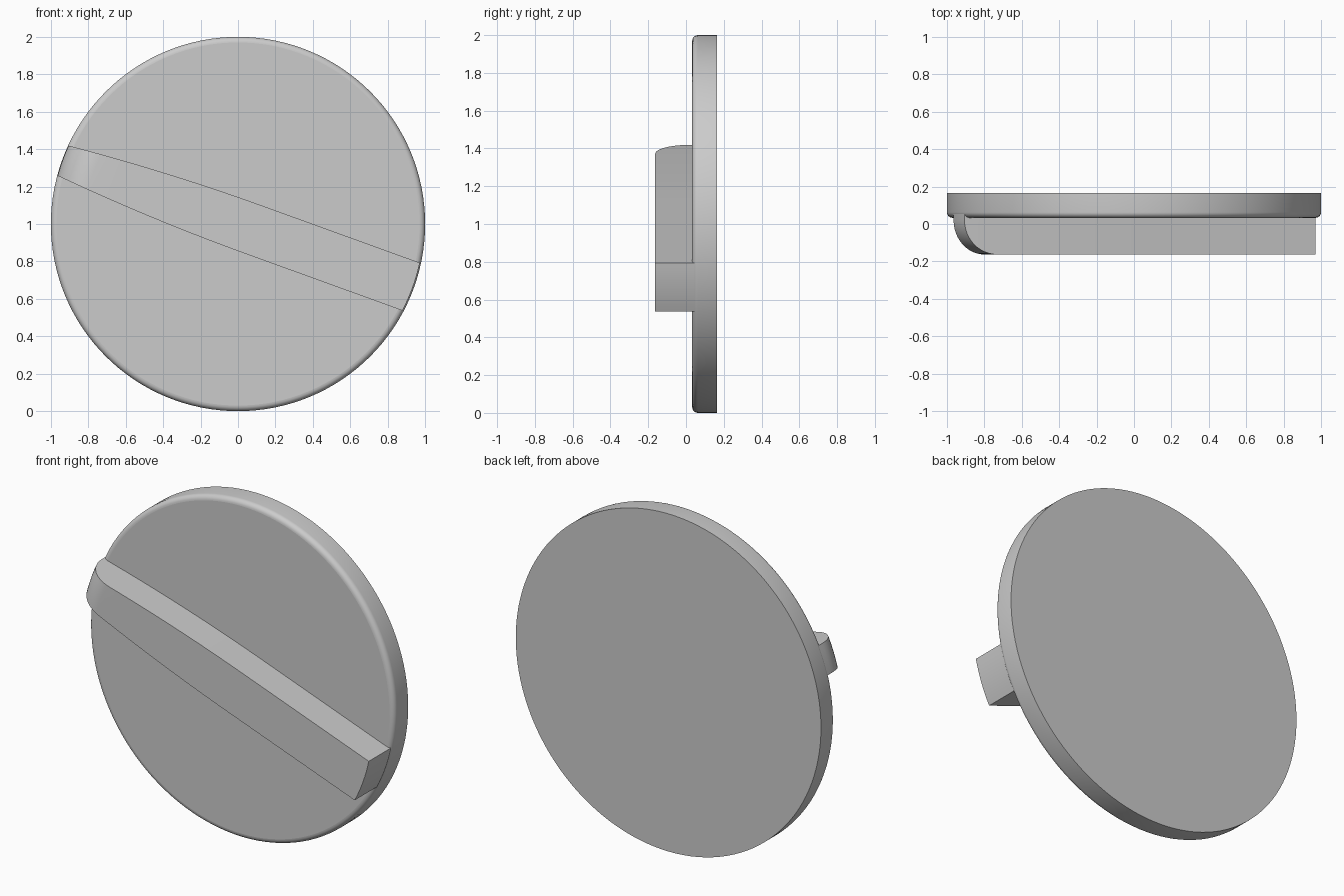
import bpy, bmesh, math
from mathutils import Matrix

if "Cube" in bpy.data.objects:
    bpy.data.objects.remove(bpy.data.objects["Cube"])

def finish(bm, name, angle=30):
    bmesh.ops.remove_doubles(bm, verts=bm.verts, dist=1e-5)
    bmesh.ops.recalc_face_normals(bm, faces=bm.faces)
    mesh = bpy.data.meshes.new(name)
    bm.to_mesh(mesh)
    bm.free()
    obj = bpy.data.objects.new(name, mesh)
    bpy.context.collection.objects.link(obj)
    bpy.ops.object.select_all(action='DESELECT')
    obj.select_set(True)
    bpy.context.view_layer.objects.active = obj
    bpy.ops.object.shade_smooth_by_angle(angle=math.radians(angle))
    obj.location.z = 1
    return obj

BACK, FACE, TOP = 0.165, 0.033, -0.163   # y of disc back, disc face, grip face

# Round dial plate with a softened front rim
SEG, ROUND = 128, 0.03
profile = [(1.0, BACK)]
for k in range(7):
    t = math.pi / 2 * k / 6
    profile.append((1 - ROUND * (1 - math.cos(t)), FACE + ROUND * (1 - math.sin(t))))
bm = bmesh.new()
rings = [[bm.verts.new((r * math.cos(2 * math.pi * i / SEG), y, r * math.sin(2 * math.pi * i / SEG)))
          for i in range(SEG)] for r, y in profile]
for a, b in zip(rings, rings[1:]):
    for i in range(SEG):
        j = (i + 1) % SEG
        bm.faces.new((a[i], a[j], b[j], b[i]))
bm.faces.new(rings[0])
bm.faces.new(rings[-1])
dial = finish(bm, "dial_plate")
for p in dial.data.polygons:
    if len(p.vertices) > 4:
        p.use_smooth = False

# Diagonal grip bar: tapers and rounds over at the left, square at the right
ROOT = FACE + 0.025

def half_width(u):
    return 0.136 - 0.051 * (max(0.0, 0.1 - u) / 1.1) ** 2

def on_circle(radius, s, side):
    u = side * radius
    for _ in range(8):
        u = side * math.sqrt(radius ** 2 - (s * half_width(u)) ** 2)
    return u

def grip_path(s):
    path = [(on_circle(0.998, s, -1), ROOT)]
    for k in range(13):
        t = math.pi / 2 * k / 12
        path.append((on_circle(0.998 - 0.18 * (1 - math.cos(t)), s, -1),
                     0.02 + (TOP - 0.02) * math.sin(t)))
    path += [(-0.7 + 0.1 * k, TOP) for k in range(16)]
    end = on_circle(0.993, s, 1)
    path += [(end, TOP), (end, ROOT)]
    return [(u, y, s * half_width(u)) for u, y in path]

bm = bmesh.new()
paths = [grip_path(-1 + 2 * i / 8) for i in range(9)]
front = [[bm.verts.new(p) for p in path] for path in paths]
back = [[bm.verts.new((u, ROOT, v)) for u, y, v in path] for path in paths]
last = len(paths[0]) - 1
for sheet in (front, back):
    for a, b in zip(sheet, sheet[1:]):
        for k in range(last):
            bm.faces.new((a[k], a[k + 1], b[k + 1], b[k]))
for row in (0, -1):
    f, b = front[row], back[row]
    for k in range(last):
        bm.faces.new((f[k], f[k + 1], b[k + 1], b[k]))
bmesh.ops.dissolve_degenerate(bm, dist=1e-6, edges=bm.edges)
bmesh.ops.rotate(bm, verts=bm.verts, cent=(0, 0, 0),
                 matrix=Matrix.Rotation(math.radians(19.9), 3, 'Y'))
finish(bm, "grip_bar")
